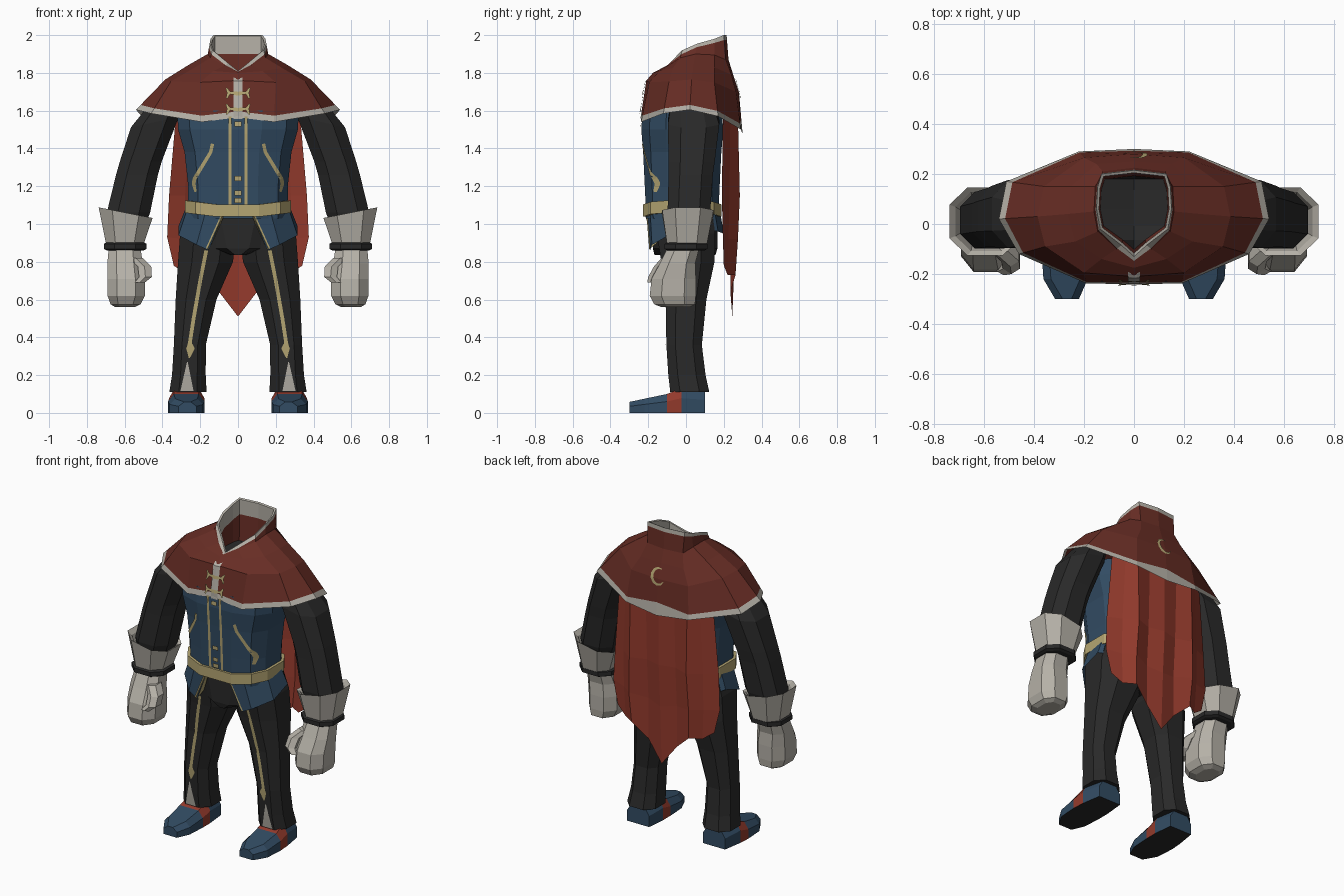
import bpy, bmesh, math
from mathutils import Vector
from mathutils.bvhtree import BVHTree

if "Cube" in bpy.data.objects:
    bpy.data.objects.remove(bpy.data.objects["Cube"])


def material(name, r, g, b):
    m = bpy.data.materials.new(name)
    m.diffuse_color = (r, g, b, 1)
    m.use_nodes = True
    m.node_tree.nodes["Principled BSDF"].inputs["Base Color"].default_value = m.diffuse_color
    return m


MANTLE = material("dark_red", .135, .026, .018)
CLOAK = material("bright_red", .29, .042, .025)
BLUE = material("navy_blue", .032, .072, .125)
GOLD = material("pale_gold", .46, .38, .17)
GREY = material("warm_grey", .46, .435, .385)
BLACK = material("charcoal", .022, .022, .022)
surfaces = []          # solid parts that flat trims are laid on


def build(name, verts, faces, mats, rule=None, mirror=True, solid=True):
    bm = bmesh.new()
    vs = [bm.verts.new(v) for v in verts]
    for i, f in enumerate(faces):
        face = bm.faces.new([vs[k] for k in f])
    bmesh.ops.recalc_face_normals(bm, faces=bm.faces)
    bm.faces.ensure_lookup_table()
    for i, f in enumerate(bm.faces):
        f.material_index = rule(i, f) if rule else 0
    me = bpy.data.meshes.new(name)
    bm.to_mesh(me)
    bm.free()
    for m in mats:
        me.materials.append(m)
    ob = bpy.data.objects.new(name, me)
    bpy.context.collection.objects.link(ob)
    if mirror:
        ob.modifiers.new("mirror", 'MIRROR')
    if solid:
        surfaces.append(BVHTree.FromPolygons([Vector(v) for v in verts], faces))
    return ob


def loft(name, rows, mats, closed=True, cap=True, **kw):
    """Join rows of points with quads; face order is row by row."""
    n, faces = len(rows[0]), []
    for r in range(len(rows) - 1):
        for k in range(n if closed else n - 1):
            j = (k + 1) % n
            faces.append((r*n + k, r*n + j, r*n + n + j, r*n + n + k))
    if closed and cap:
        faces += [tuple(range(n)), tuple(range((len(rows) - 1)*n, len(rows)*n))]
    return build(name, [p for r in rows for p in r], faces, mats, **kw)


def ring(z, cx, cy, rx, ry, n=8, power=.8, tilt=0, lift=0):
    pts = []
    for k in range(n):
        a = 2*math.pi*(k + .5)/n
        c, s = math.cos(a), math.sin(a)
        c, s = [math.copysign(abs(t)**power, t) for t in (c, s)]
        pts.append((cx + rx*c, cy + ry*s, z + tilt*c + lift*abs(c)))
    return pts


def lerp(a, b, t):
    return tuple(Vector(a).lerp(Vector(b), t))


def ribbon(name, path, mat, side=-1, mirror=True, gap=.006):
    """Flat trim along (x, z, width) points, dropped onto the body from front or back."""
    pts = [lerp(a, b, i/5) for a, b in zip(path, path[1:]) for i in range(5)] + [path[-1]]
    rows, y = [], side*.2
    for i, p in enumerate(pts):
        a, b = pts[max(i - 1, 0)], pts[min(i + 1, len(pts) - 1)]
        d = Vector((b[0] - a[0], b[1] - a[1])).normalized()
        row = []
        for s in (-.5, 0, .5):
            x, z = p[0] - d.y*p[2]*s, p[1] + d.x*p[2]*s
            hits = [t.ray_cast(Vector((abs(x), side, z)), Vector((0, -side, 0)))[0] for t in surfaces]
            ys = [h.y for h in hits if h]
            if ys:
                y = min(ys) if side < 0 else max(ys)
            row.append((x, y + side*gap, z))
        rows.append(row)
    loft(name, rows, [mat], closed=False, mirror=mirror, solid=False)


# Jacket body
torso = [(1.03, .27, .195), (1.2, .27, .203), (1.38, .29, .212), (1.5, .325, .222), (1.6, .33, .215)]
loft("jacket_body", [ring(z, 0, -.02, rx, ry, 12, .7) for z, rx, ry in torso], [BLUE], mirror=False)

# Jacket skirt, open at the front
loft("jacket_skirt", [
    [(.07, -.205, 1.07), (.17, -.19, 1.07), (.265, -.09, 1.09), (.275, .04, 1.09), (.2, .15, 1.08), (0, .18, 1.07)],
    [(.155, -.19, .86), (.22, -.18, .89), (.315, -.09, .94), (.315, .05, .99), (.21, .17, .96), (0, .2, .95)]],
    [BLUE], closed=False)

# Trousers
loft("trouser_hips", [ring(z, 0, -.005, rx, ry, 12, .7) for z, rx, ry in
                      [(.835, .04, .165), (.87, .15, .175), (1.06, .25, .175)]], [BLACK], mirror=False)
legs = [(.11, .265, .02, .105, .11), (.2, .26, .005, .095, .105), (.36, .255, -.01, .09, .1), (.6, .222, 0, .115, .115),
        (.8, .172, .01, .155, .15), (.95, .158, 0, .158, .165), (1.05, .15, 0, .13, .15)]
loft("trouser_leg", [ring(*r) for r in legs], [BLACK])

# Shoes with a red strap and dark sole
shoe = []
for y, x0, x1, h in [(.1, .19, .345, .115), (-.025, .178, .365, .13), (-.1, .178, .37, .1),
                     (-.22, .185, .362, .075), (-.3, .22, .315, .058)]:
    shoe.append([(x0, y, 0), (x1, y, 0), (x1, y, h*.6), (x1 - .03, y, h), (x0 + .03, y, h), (x0, y, h*.6)])


def shoe_rule(i, f):
    if f.normal.z < -.7:
        return 2
    return 1 if -.1 < f.calc_center_median().y < -.025 else 0


loft("shoe", shoe, [BLUE, CLOAK, BLACK], rule=shoe_rule)

# Sleeves, cuffs, wrist bands and fists
arm = [(1.68, .36, .03, .1, .11), (1.54, .44, .04, .135, .145), (1.33, .515, .03, .118, .13),
       (1.26, .535, .025, .118, .125), (1.06, .58, .015, .122, .12), (.98, .59, .01, .1, .1)]
loft("sleeve", [ring(*r, tilt=-.03 if r[0] > 1.5 else 0) for r in arm], [BLACK])
cuff = [(.88, .6, .005, .102, .11, 0), (1.06, .595, .01, .152, .145, .03), (1.045, .59, .01, .132, .126, .02),
        (.98, .6, .01, .1, .1, 0)]
loft("glove_cuff", [ring(z, cx, cy, rx, ry, tilt=t) for z, cx, cy, rx, ry, t in cuff], [GREY], cap=False)
loft("wrist_band", [ring(z, .597, 0, r, r) for z, r in [(.86, .105), (.868, .12), (.895, .12), (.903, .105)]], [BLACK])
hand = [(.87, .6, -.015, .09, .09), (.79, .598, -.045, .1, .1), (.71, .592, -.065, .105, .125),
        (.62, .592, -.07, .105, .13), (.575, .595, -.06, .085, .115), (.56, .598, -.055, .055, .08)]
loft("fist", [ring(*r) for r in hand], [GREY])
thumb = [(.82, .54, -.08, .04, .05), (.775, .495, -.12, .04, .05), (.72, .49, -.15, .038, .05), (.69, .52, -.17, .03, .035)]
loft("thumb", [ring(*r, n=6) for r in thumb], [GREY])

# Shoulder mantle and collar: half outlines from front centre to back centre
hem = [(0, -.24, 1.565), (.19, -.238, 1.54), (.46, -.12, 1.585), (.54, .02, 1.605), (.51, .17, 1.57), (.22, .29, 1.5), (0, .3, 1.475)]
rows = [[(0, -.21, 1.76), (.2, -.195, 1.75), (.355, -.09, 1.755), (.385, .03, 1.765), (.36, .15, 1.75), (.2, .265, 1.7), (0, .28, 1.7)],
        [(0, -.175, 1.8), (.13, -.14, 1.81), (.235, -.07, 1.825), (.265, .04, 1.84), (.25, .15, 1.83), (.15, .24, 1.79), (0, .25, 1.79)],
        [(0, -.15, 1.805), (.07, -.1, 1.84), (.145, -.03, 1.88), (.16, .05, 1.9), (.155, .15, 1.895), (.125, .21, 1.87), (0, .225, 1.87)]]
top = [(0, -.13, 1.81), (.05, -.085, 1.85), (.135, -.02, 1.92), (.15, .06, 1.955), (.145, .15, 1.98), (.13, .2, 2), (0, .215, 2)]
hem_edge = [lerp(a, b, .36 if k == 6 else .16) for k, (a, b) in enumerate(zip(hem, rows[0]))]
top_edge = [lerp(a, b, t) for a, b, t in zip(top, rows[2], (1, 1, .55, .35, .25, .2, .2))]
for k in (0, 1):
    top_edge[k] = lerp(rows[2][k], top[k], .15)
loft("shoulder_mantle", [hem, hem_edge] + rows + [top_edge, top], [MANTLE, GREY], closed=False,
     rule=lambda i, f: 1 if i//6 in (0, 5) else 0)
lining = [[(x*s, .06 + (y - .06)*s, z - d) for x, y, z in top] for s, d in ((1, 0), (.93, .005), (.93, .1))]
floor = [(x*.9, .06 + (y - .06)*.85, 1.74) for x, y, z in top]
loft("collar_lining", lining, [GREY], closed=False, solid=False)
loft("collar_inside", [lining[2], floor], [MANTLE], closed=False, solid=False)
loft("neck_hollow", [floor, [(0, y, 1.7) for x, y, z in floor]], [BLACK], closed=False, solid=False)

# Hanging cloak with folds and a pointed tail
loft("back_cloak", [
    [(0, .275, 1.56), (.1, .262, 1.56), (.2, .275, 1.56), (.26, .235, 1.56), (.33, .195, 1.56)],
    [(0, .275, 1.15), (.1, .25, 1.15), (.2, .285, 1.15), (.28, .23, 1.15), (.365, .19, 1.15)],
    [(0, .26, .88), (.1, .235, .9), (.21, .275, .92), (.28, .225, .92), (.375, .195, .93)],
    [(0, .245, .51), (.1, .235, .64), (.2, .262, .73), (.27, .22, .73), (.34, .2, .78)]],
    [CLOAK], closed=False)

# Jacket and trouser trims
ribbon("jacket_front_trim", [(.042, 1.57, .016), (.042, 1.1, .016)], GOLD)
ribbon("skirt_front_trim", [(.08, 1.05, .018), (.162, .868, .018)], GOLD)
ribbon("pocket_trim", [(.135, 1.425, .018), (.145, 1.38, .018), (.23, 1.24, .02), (.235, 1.215, .02), (.225, 1.17, .012)], GOLD)
ribbon("trouser_stripe", [(.168, .86, .02), (.2, .7, .02), (.235, .5, .02), (.255, .37, .02),
                          (.252, .34, .045), (.258, .29, .005)], GOLD)
ribbon("trouser_slit", [(.268, .27, .004), (.27, .115, .07)], GREY)
for i, z in enumerate((1.53, 1.24, 1.165, 1.125)):
    ribbon("button_%d" % (i + 1), [(.009, z + .013, .018), (.009, z - .013, .018)], GOLD, gap=.009)

# Belt, rising towards the hips
loft("belt", [ring(z, 0, -.02, rx, ry, 12, .7, lift=.035) for z, rx, ry in
              [(1.025, .27, .19), (1.025, .287, .213), (1.09, .287, .213), (1.09, .27, .19)]],
     [GOLD], cap=False, mirror=False)

# Mantle placket and clasps
ribbon("mantle_placket", [(.012, 1.808, .024), (.012, 1.555, .024)], GREY)
for i, z in enumerate((1.69, 1.605)):
    ribbon("clasp_bar_%d" % (i + 1), [(.0, z, .02), (.05, z + .006, .014)], GOLD, gap=.01)
    ribbon("clasp_curl_%d" % (i + 1), [(.062, z + .03, .008), (.048, z + .005, .02), (.06, z - .025, .008)], GOLD, gap=.01)

# Crescent ornament on the back
arc = [math.radians(-150 + 260*k/8) for k in range(9)]
ribbon("back_crescent", [(.045*math.cos(a), 1.715 + .048*math.sin(a), .004 + .016*math.sin(math.pi*k/8))
                         for k, a in enumerate(arc)], GOLD, side=1, mirror=False)
